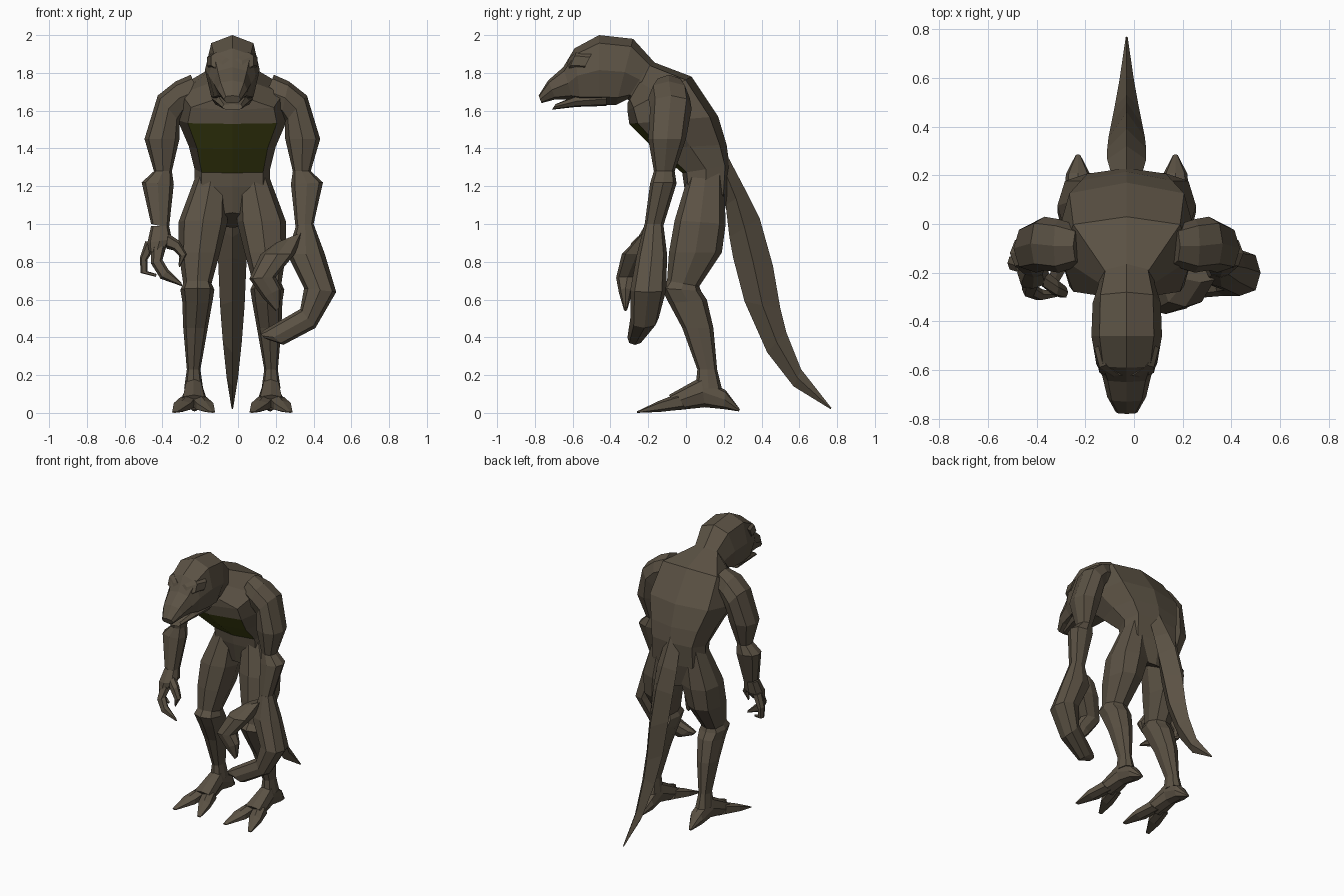
import bpy, bmesh, math
from mathutils import Vector

MID = -0.03  # body centre line


def material(name, rgb):
    m = bpy.data.materials.new(name)
    m.diffuse_color = (*rgb, 1)
    return m


HIDE = material("brown hide", (0.105, 0.084, 0.058))
BELLY = material("olive belly", (0.085, 0.092, 0.011))


def power(v, e):
    return math.copysign(abs(v) ** e, v)


def loft(name, rings, axis="X", n=8, e=0.8, shift=MID, flip=1, belly=()):
    """Skin over rings (c, w, a1, b1, a2, b2): two opposite points in the plane
    across the axis, the offset c along that axis and the half width w."""
    bm = bmesh.new()
    loops = []
    for c, w, a1, b1, a2, b2 in rings:
        loop = []
        for k in range(n):
            t = 2 * math.pi * k / n
            s, f = power(math.sin(t), e), power(math.cos(t), e)
            a = (a1 + a2) / 2 + f * (a1 - a2) / 2
            b = (b1 + b2) / 2 + f * (b1 - b2) / 2
            p = (c + s * w, a, b) if axis == "X" else (a, c + s * w, b)
            loop.append(bm.verts.new(Vector((p[0] * flip + shift, p[1], p[2]))))
        loops.append(loop)
    for i in range(len(loops) - 1):
        for k in range(n):
            j = (k + 1) % n
            f = bm.faces.new((loops[i][k], loops[i][j], loops[i + 1][j], loops[i + 1][k]))
            if i in belly and k in (0, n - 1):
                f.material_index = 1
    bm.faces.new(loops[0])
    bm.faces.new(loops[-1])
    bmesh.ops.recalc_face_normals(bm, faces=bm.faces)
    me = bpy.data.meshes.new(name)
    bm.to_mesh(me)
    bm.free()
    me.materials.append(HIDE)
    if belly:
        me.materials.append(BELLY)
    ob = bpy.data.objects.new(name, me)
    bpy.context.collection.objects.link(ob)
    return ob


def pair(name, rings, **kw):
    for side, flip in (("left", 1), ("right", -1)):
        loft(f"{name}_{side}", rings, flip=flip, **kw)


# Hunched torso with an olive belly patch
loft("torso", [
    (0, .11, -.31, 1.64, -.18, 1.86),
    (0, .27, -.31, 1.60, .03, 1.78),
    (0, .29, -.30, 1.53, .17, 1.57),
    (0, .23, -.17, 1.40, .215, 1.42),
    (0, .20, -.02, 1.27, .23, 1.31),
    (0, .20, -.01, 1.20, .22, 1.15),
    (0, .06, .02, 1.06, .19, .98)], e=0.6, belly=(2, 3))

# Head, jaw and brows
loft("head", [
    (0, .11, -.25, 1.60, -.12, 1.81),
    (0, .115, -.31, 1.66, -.18, 1.87),
    (0, .14, -.37, 1.63, -.28, 1.98),
    (0, .145, -.46, 1.63, -.46, 2.0),
    (0, .125, -.56, 1.64, -.59, 1.93),
    (0, .10, -.60, 1.66, -.65, 1.83),
    (0, .08, -.69, 1.66, -.73, 1.76),
    (0, .045, -.765, 1.64, -.78, 1.68)], e=0.75)
loft("jaw", [
    (0, .11, -.42, 1.625, -.42, 1.70),
    (0, .09, -.58, 1.62, -.58, 1.68),
    (0, .055, -.71, 1.605, -.69, 1.635)], e=0.6)
pair("brow", [
    (.03, .025, -.64, 1.81, -.62, 1.88),
    (.085, .03, -.62, 1.82, -.58, 1.91),
    (.115, .02, -.54, 1.82, -.50, 1.90)], n=6)

# Arms from shoulder to wrist
pair("arm", [
    (-.09, .08, .15, 1.62, .22, 1.79),
    (-.09, .11, .26, 1.58, .30, 1.755),
    (-.08, .11, .28, 1.54, .395, 1.68),
    (-.10, .10, .28, 1.45, .465, 1.45),
    (-.115, .055, .32, 1.28, .415, 1.28),
    (-.12, .07, .31, 1.21, .48, 1.22),
    (-.17, .05, .335, .98, .43, 1.0)], axis="Y")

# Large pincer on one arm
loft("pincer_big", [
    (-.17, .05, .31, 1.0, .40, 1.0),
    (-.18, .08, .26, .84, .46, .84),
    (-.20, .095, .35, .66, .52, .64),
    (-.22, .075, .33, .55, .41, .45),
    (-.27, .04, .14, .44, .24, .36),
    (-.28, .02, .12, .42, .14, .395)], axis="Y", shift=0)
loft("pincer_small", [
    (-.19, .05, .20, .90, .35, .96),
    (-.26, .08, .12, .84, .30, .84),
    (-.31, .06, .06, .71, .20, .72),
    (-.32, .035, .13, .61, .23, .66),
    (-.32, .01, .20, .54, .22, .56)], axis="Y", shift=0)

# Clawed hand on the other arm
loft("palm", [
    (-.17, .05, -.365, .99, -.46, .99),
    (-.20, .065, -.35, .92, -.48, .90),
    (-.22, .05, -.39, .86, -.47, .85)], axis="Y", shift=0)
FINGERS = {
    "finger_outer": [(-.17, .03, -.43, .89, -.49, .91), (-.16, .03, -.48, .81, -.52, .82),
                     (-.16, .025, -.48, .75, -.515, .74), (-.18, .006, -.43, .735, -.435, .72)],
    "finger_middle": [(-.23, .035, -.38, .88, -.46, .88), (-.27, .03, -.40, .81, -.46, .79),
                      (-.29, .025, -.37, .76, -.41, .71), (-.29, .006, -.30, .69, -.295, .67)],
    "thumb": [(-.22, .04, -.38, .87, -.37, .95), (-.26, .035, -.34, .86, -.31, .91),
              (-.28, .025, -.31, .83, -.27, .84), (-.28, .006, -.315, .785, -.31, .77)]}
for part, rings in FINGERS.items():
    loft(part, rings, axis="Y", n=6, shift=0)

# Legs from hip to ankle
pair("leg", [
    (.11, .08, .01, 1.25, .20, 1.28),
    (.155, .13, -.06, 1.02, .21, 1.0),
    (.175, .11, -.09, .85, .19, .85),
    (.185, .075, -.10, .70, .07, .67),
    (.185, .09, -.13, .66, .08, .645),
    (.185, .08, -.09, .58, .11, .60),
    (.195, .065, -.02, .45, .145, .45),
    (.205, .036, .06, .23, .165, .23),
    (.205, .05, .05, .13, .19, .13)])

# Feet with a pointed heel and two splayed toes
pair("foot", [
    (.20, .01, .28, .008, .285, .02),
    (.20, .05, .20, .02, .21, .12),
    (.205, .05, .10, .03, .08, .19),
    (.205, .075, -.04, .015, -.09, .095)])
for s, label in ((-1, "inner"), (1, "outer")):
    pair(f"toe_{label}", [
        (.205 + s * .03, .045, .0, .02, -.05, .10),
        (.205 + s * .06, .05, -.14, .005, -.14, .065),
        (.205 + s * .10, .015, -.26, 0, -.26, .008)], n=6)

# Tapering tail
loft("tail", [
    (0, .06, .17, 1.25, .22, 1.36),
    (0, .08, .21, 1.10, .32, 1.17),
    (0, .08, .23, .93, .39, 1.03),
    (0, .075, .25, .82, .46, .78),
    (0, .065, .31, .59, .50, .55),
    (0, .05, .43, .32, .53, .43),
    (0, .03, .57, .14, .61, .23),
    (0, .004, .765, .02, .77, .026)], n=4, e=1)
